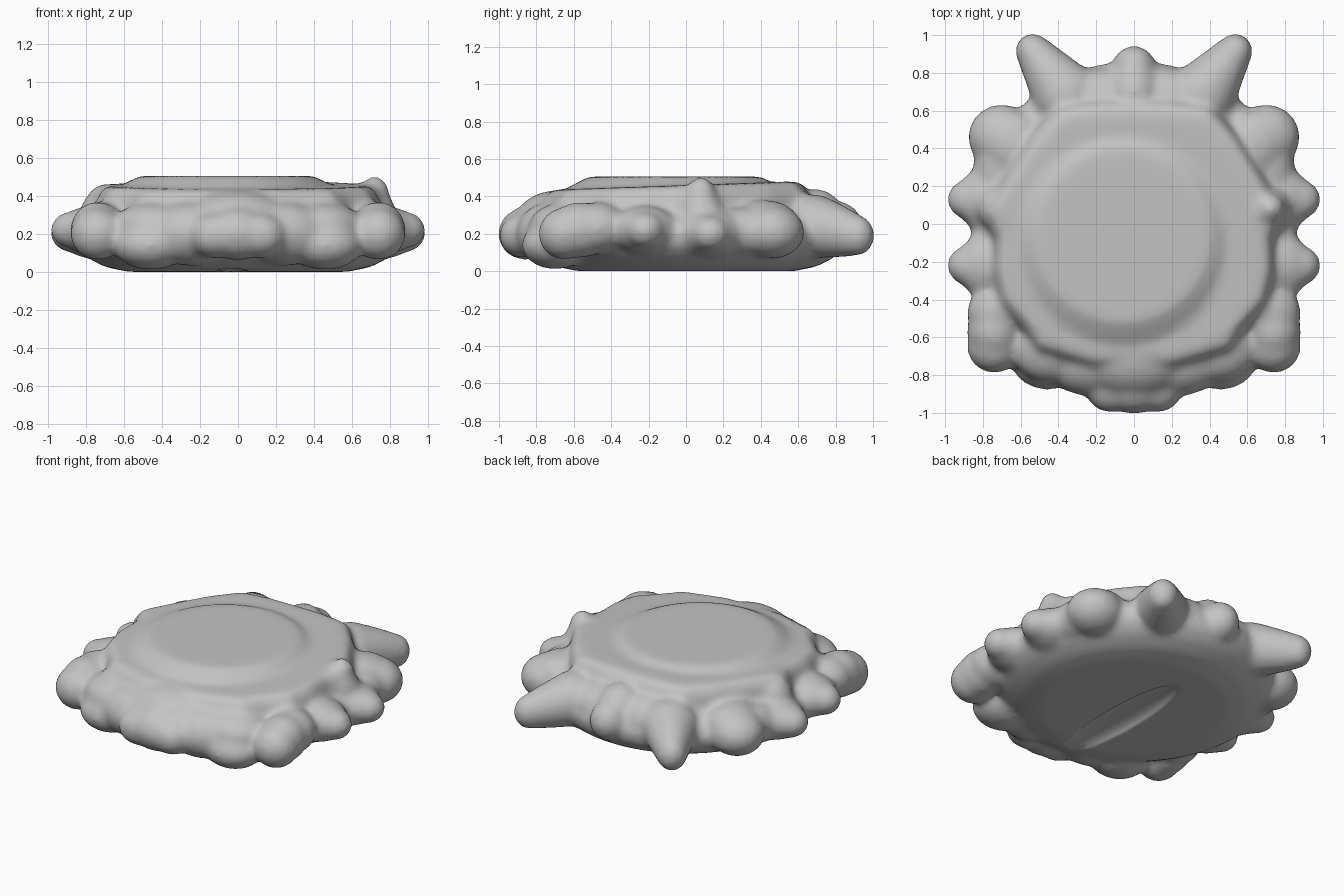
import bpy, bmesh, math
from mathutils import Matrix, Vector

old = bpy.data.objects.get("Cube")
if old:
    bpy.data.objects.remove(old)

stone = bpy.data.materials.new("plain_grey")
stone.use_nodes = True
grey = (0.55, 0.55, 0.55, 1)
stone.diffuse_color = grey
stone.node_tree.nodes["Principled BSDF"].inputs["Base Color"].default_value = grey


def loft(bm, rings):
    """Close a stack of equal rings into a solid."""
    loops = [[bm.verts.new(p) for p in ring] for ring in rings]
    for low, high in zip(loops, loops[1:]):
        n = len(low)
        for i in range(n):
            j = (i + 1) % n
            bm.faces.new((low[i], low[j], high[j], high[i]))
    bm.faces.new(loops[0][::-1])
    bm.faces.new(loops[-1])


def circle(r, z, cx=0, cy=0, n=64):
    return [(cx + r * math.cos(math.tau * i / n),
             cy + r * math.sin(math.tau * i / n), z) for i in range(n)]


def lobe(bm, centre, size, mirror=True):
    """Add a rounded lump, on both sides if mirrored."""
    for side in (1, -1) if mirror else (1,):
        m = (Matrix.Translation((side * centre[0], centre[1], centre[2]))
             @ Matrix.Diagonal((*size, 1)))
        bmesh.ops.create_uvsphere(bm, u_segments=24, v_segments=16, radius=1, matrix=m)


def make(name, bm):
    bmesh.ops.recalc_face_normals(bm, faces=bm.faces)
    mesh = bpy.data.meshes.new(name)
    bm.to_mesh(mesh)
    bm.free()
    mesh.materials.append(stone)
    ob = bpy.data.objects.new(name, mesh)
    bpy.context.collection.objects.link(ob)
    return ob


bm = bmesh.new()

# Round lower body
profile = [(0.58, 0), (0.7, 0.025), (0.79, 0.07), (0.85, 0.13), (0.865, 0.2),
           (0.84, 0.26), (0.77, 0.31), (0.68, 0.35)]
loft(bm, [circle(r, z) for r, z in profile])

# Upper plateau with a wavy edge, tilted a little down to the front
half = [(0, 0.64), (0.2, 0.64), (0.4, 0.61), (0.54, 0.45), (0.66, 0.26), (0.78, 0.06),
        (0.72, -0.08), (0.73, -0.25), (0.69, -0.42), (0.57, -0.55), (0.5, -0.66), (0.2, -0.75), (0, -0.72)]
edge = half + [(-x, y) for x, y in half[-2:0:-1]]
edge.reverse()
steps = [(1.06, 0.2), (1.04, 0.32), (1.01, 0.41), (0.96, 0.457), (0.86, 0.46)]
loft(bm, [[(x * s, y * s, z + 0.03 * y) for x, y in edge] for s, z in steps])

# Raised disc on top, off centre
loft(bm, [circle(r, z, -0.06, -0.06) for r, z in
          [(0.58, 0.44), (0.52, 0.475), (0.46, 0.504), (0.42, 0.506)]])

# Side lobes: broad root, then a blunter tip
lobe(bm, (0.7, 0.46, 0.21), (0.18, 0.175, 0.145))
lobe(bm, (0.64, 0.42, 0.27), (0.16, 0.18, 0.11))
lobe(bm, (0.72, 0.3, 0.21), (0.13, 0.2, 0.13))
for y, z in ((0.13, 0.2), (-0.22, 0.22)):
    lobe(bm, (0.77, y, z), (0.17, 0.18, 0.13))
    lobe(bm, (0.87, y, z), (0.12, 0.11, 0.1))
lobe(bm, (0.72, 0.08, 0.31), (0.11, 0.12, 0.13))

# Front corner blocks
lobe(bm, (0.72, -0.47, 0.23), (0.165, 0.16, 0.14))
lobe(bm, (0.74, -0.57, 0.22), (0.145, 0.16, 0.15))
lobe(bm, (0.74, -0.65, 0.2), (0.145, 0.14, 0.14))

# Front skirt, sloping out from the plateau and hanging low
lobe(bm, (0.46, -0.7, 0.14), (0.2, 0.18, 0.13))
lobe(bm, (0.44, -0.64, 0.24), (0.22, 0.2, 0.13))
lobe(bm, (0.24, -0.72, 0.2), (0.24, 0.19, 0.17))
lobe(bm, (0.12, -0.87, 0.19), (0.14, 0.13, 0.12))
lobe(bm, (0, -0.86, 0.2), (0.18, 0.145, 0.14), mirror=False)
lobe(bm, (0, -0.7, 0.25), (0.3, 0.22, 0.18), mirror=False)

# Back horns: each is a chain of shrinking lumps
root, tip = Vector((0.36, 0.68, 0.24)), Vector((0.535, 0.915, 0.19))
for i in range(6):
    t = i / 5
    r = 0.18 - 0.085 * t
    lobe(bm, root.lerp(tip, t), (r, r, r * (0.95 + 0.2 * t)))

# Back shelf and middle knob
lobe(bm, (0.17, 0.65, 0.23), (0.22, 0.18, 0.17))
lobe(bm, (0, 0.82, 0.24), (0.12, 0.125, 0.13), mirror=False)
lobe(bm, (0, 0.7, 0.29), (0.14, 0.14, 0.15), mirror=False)

# Small upright peak on one side of the rim
lobe(bm, (0.72, 0.08, 0.41), (0.08, 0.08, 0.095), mirror=False)

body = make("lumpy_disc_body", bm)

# Shallow groove under the base, running out at the front
bm = bmesh.new()
lobe(bm, (-0.03, -0.15, 0), (0.13, 0.55, 0.045), mirror=False)
cutter = make("groove_cutter", bm)
cutter.hide_render = True
cutter.hide_set(True)

# Blend all lumps into one skin
remesh = body.modifiers.new("blend", 'REMESH')
remesh.mode = 'VOXEL'
remesh.voxel_size = 0.02
cut = body.modifiers.new("groove", 'BOOLEAN')
cut.operation = 'DIFFERENCE'
cut.object = cutter
soften = body.modifiers.new("soften", 'SMOOTH')
soften.factor = 0.5
soften.iterations = 14

# Bake the modifiers, then smooth the shading
graph = bpy.context.evaluated_depsgraph_get()
baked = bpy.data.meshes.new_from_object(body.evaluated_get(graph))
body.modifiers.clear()
body.data = baked
bpy.data.objects.remove(cutter)
bpy.ops.object.select_all(action='DESELECT')
body.select_set(True)
bpy.context.view_layer.objects.active = body
bpy.ops.object.shade_smooth_by_angle(angle=math.radians(50))
